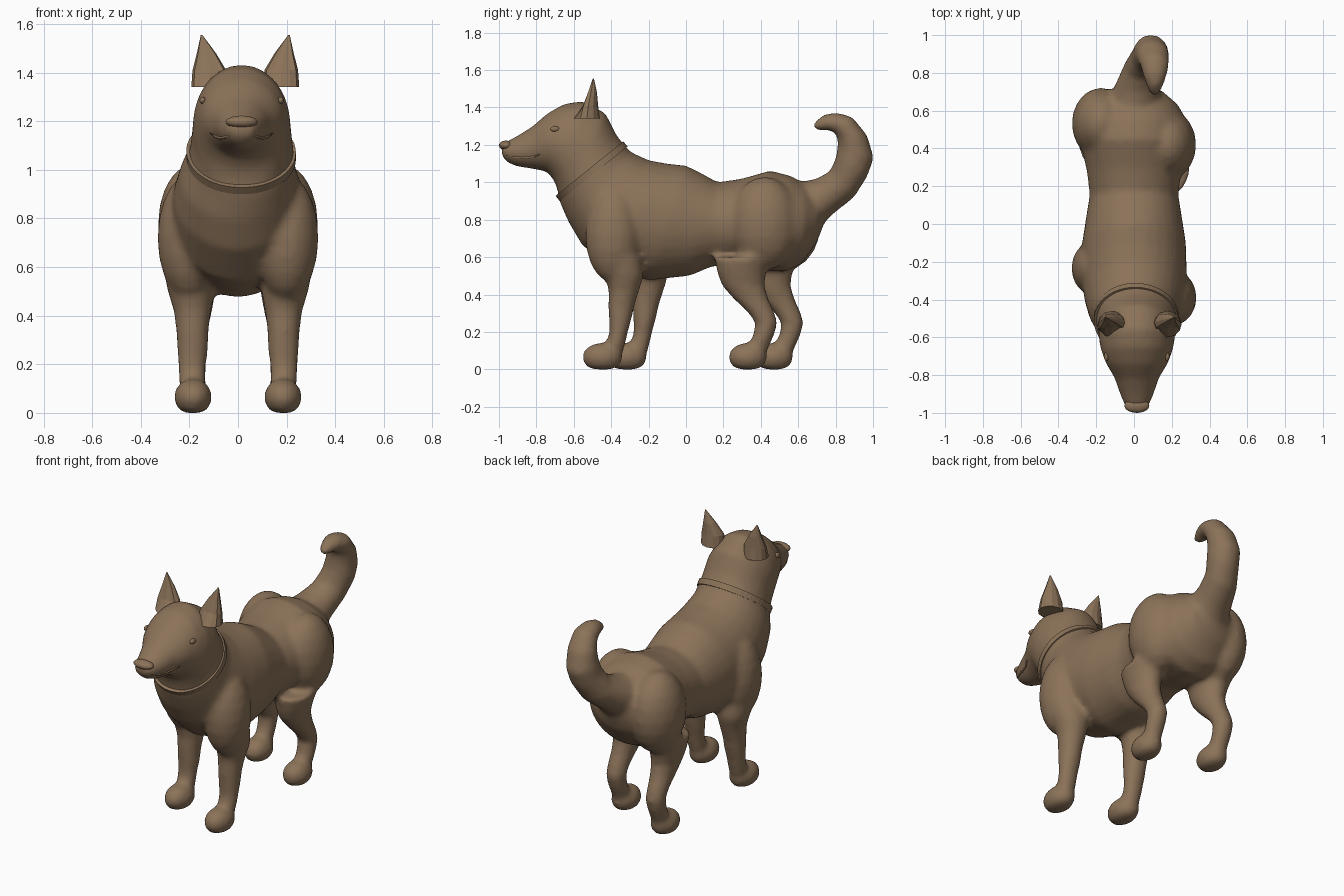
import bpy, bmesh, math
from mathutils import Vector
from mathutils.bvhtree import BVHTree

if "Cube" in bpy.data.objects:
    bpy.data.objects.remove(bpy.data.objects["Cube"], do_unlink=True)

fur = bpy.data.materials.new("brown_fur")
fur.use_nodes = True
COLOUR = (0.26, 0.17, 0.10, 1)
fur.diffuse_color = COLOUR
fur.node_tree.nodes["Principled BSDF"].inputs["Base Color"].default_value = COLOUR


def finish(name, mesh, smooth=True):
    mesh.materials.clear()
    mesh.materials.append(fur)
    for p in mesh.polygons:
        p.use_smooth = smooth
    ob = bpy.data.objects.new(name, mesh)
    bpy.context.collection.objects.link(ob)
    return ob


def to_object(name, bm, smooth=True):
    bmesh.ops.recalc_face_normals(bm, faces=bm.faces)
    mesh = bpy.data.meshes.new(name)
    bm.to_mesh(mesh)
    bm.free()
    return finish(name, mesh, smooth)


def skin(bm, rings, caps=True, closed=False):
    loops = [[bm.verts.new(p) for p in r] for r in rings]
    n = len(loops[0])
    pairs = list(zip(loops, loops[1:]))
    if closed:
        pairs.append((loops[-1], loops[0]))
    for a, b in pairs:
        for i in range(n):
            j = (i + 1) % n
            bm.faces.new((a[i], a[j], b[j], b[i]))
    if caps and not closed:
        bm.faces.new(loops[0])
        bm.faces.new(loops[-1][::-1])


def loft(bm, sections, n=28):
    """Each section: centre x, two opposite (y, z) points, half width."""
    rings = []
    for cx, a, b, w in sections:
        p, q = Vector((cx, *a)), Vector((cx, *b))
        mid, half = (p + q) / 2, (p - q) / 2
        rings.append([mid + half * math.cos(t) + Vector((w * math.sin(t), 0, 0))
                      for t in (math.tau * i / n for i in range(n))])
    skin(bm, rings)


def ball(bm, centre, radii, floor=None, n=20):
    made = bmesh.ops.create_uvsphere(bm, u_segments=n, v_segments=n // 2, radius=1)
    for v in made["verts"]:
        v.co = Vector(centre) + Vector([c * r for c, r in zip(v.co, radii)])
        if floor is not None:
            v.co.z = max(v.co.z, floor)


# Head, neck and trunk
bm = bmesh.new()
trunk = [
    ((-.99, 1.19), (-.985, 1.14), .04), ((-.965, 1.215), (-.955, 1.105), .065),
    ((-.9, 1.25), (-.9, 1.083), .09), ((-.82, 1.3), (-.81, 1.07), .118),
    ((-.74, 1.37), (-.74, 1.055), .163), ((-.65, 1.42), (-.7, 1.0), .188),
    ((-.55, 1.435), (-.685, .95), .2), ((-.43, 1.37), (-.68, .91), .205),
    ((-.37, 1.25), (-.665, .87), .215), ((-.3, 1.165), (-.63, .79), .24),
    ((-.2, 1.118), (-.56, .67), .265), ((-.1, 1.1), (-.42, .54), .28),
    ((0, 1.09), (-.2, .475), .275), ((.08, 1.05), (.02, .5), .252),
    ((.17, 1.0), (.14, .55), .235), ((.3, 1.02), (.26, .56), .25),
    ((.45, 1.063), (.41, .53), .285), ((.56, 1.035), (.53, .52), .28),
    ((.64, .99), (.62, .565), .235), ((.71, .92), (.7, .68), .15),
    ((.74, .86), (.735, .77), .05),
]
loft(bm, [(.015 if a[0] < -.3 else 0, a, b, w) for a, b, w in trunk])

# Curled tail
loft(bm, [
    (0, (.6, 1.0), (.68, .72), .14), (.02, (.7, 1.02), (.78, .825), .118),
    (.05, (.77, 1.06), (.9, .92), .103), (.08, (.8, 1.13), (.97, 1.03), .097),
    (.09, (.81, 1.19), (1.005, 1.13), .092), (.1, (.81, 1.24), (.97, 1.25), .086),
    (.11, (.79, 1.27), (.89, 1.35), .075), (.11, (.75, 1.28), (.8, 1.375), .06),
    (.11, (.71, 1.275), (.73, 1.36), .04), (.11, (.675, 1.29), (.685, 1.32), .022),
])

# Legs: height, front y, back y, inner x, outer x
front_leg = [(.6, -.47, -.24, .1, .31), (.5, -.43, -.225, .095, .29),
             (.42, -.415, -.25, .11, .265), (.34, -.417, -.275, .12, .255),
             (.27, -.413, -.29, .122, .252), (.2, -.41, -.31, .13, .247),
             (.13, -.43, -.325, .132, .243), (.05, -.43, -.35, .14, .23)]
hind_leg = [(.6, .15, .47, .08, .3), (.52, .165, .43, .09, .28),
            (.45, .19, .42, .1, .262), (.38, .25, .44, .115, .252),
            (.31, .325, .472, .125, .247), (.25, .37, .49, .127, .245),
            (.19, .36, .475, .13, .243), (.12, .33, .445, .132, .24),
            (.05, .32, .41, .14, .23)]
for side, front_step, hind_step in ((1, 0, 0), (-1, .13, .14)):
    for leg, step in ((front_leg, front_step), (hind_leg, hind_step)):
        loft(bm, [(side * (a + b) / 2, (f + step, z), (r + step, z), (b - a) / 2)
                  for z, f, r, a, b in leg], 20)
    # Shoulder, haunch and paws
    ball(bm, (side * .2, -.39 + front_step * 1.2, .72), (.132, .15, .26))
    ball(bm, (side * .175, .42 + hind_step * .8, .78), (.155, .19, .25))
    ball(bm, (side * .185, -.447 + front_step, .065), (.079, .11, .078), .0)
    ball(bm, (side * .185, .33 + hind_step, .065), (.079, .105, .078), .0)

# Blend the parts into one skin
source = to_object("body_source", bm)
remesh = source.modifiers.new("blend", "REMESH")
remesh.mode = "VOXEL"
remesh.voxel_size = .016
relax = source.modifiers.new("relax", "SMOOTH")
relax.factor = .5
relax.iterations = 9
deps = bpy.context.evaluated_depsgraph_get()
mesh = bpy.data.meshes.new_from_object(source.evaluated_get(deps))
bpy.data.objects.remove(source, do_unlink=True)
body = finish("body", mesh)
tree = BVHTree.FromPolygons([v.co for v in mesh.vertices],
                            [p.vertices[:] for p in mesh.polygons])


def surface(origin, direction):
    hit = tree.ray_cast(Vector(origin), Vector(direction))[0]
    return hit if hit else Vector(origin)


# Collar band lying on the tilted neck
up = Vector((0, .36, .29)).normalized()
across = Vector((0, -up.z, up.y))
centre = Vector((.015, -.51, 1.055))
rings = []
for i in range(48):
    t = math.tau * i / 48
    out = Vector((math.cos(t), 0, 0)) + up * math.sin(t)
    hit = surface(centre, out)
    rings.append([hit + out * d + across * w for d, w in
                  ((-.02, -.018), (.009, -.018), (.009, .018), (-.02, .018))])
bm = bmesh.new()
skin(bm, rings, closed=True)
collar = to_object("collar", bm, False)

# Nose with a small bridge
bm = bmesh.new()
ball(bm, (.015, -.962, 1.197), (.066, .038, .026))
to_object("nose", bm)

for side, label in ((1, "left"), (-1, "right")):
    # Eyes
    bm = bmesh.new()
    spot = surface((.015, -.7, 1.285), (side, 0, 0))
    ball(bm, spot, (.013, .026, .015), n=14)
    to_object(label + "_eye", bm)

    # Lip line running along the muzzle
    bm = bmesh.new()
    path = [surface((.015, y, z), (side, 0, 0)) for y, z in
            ((-.96, 1.14), (-.92, 1.133), (-.87, 1.13), (-.82, 1.135), (-.78, 1.15))]
    skin(bm, [[p + Vector((r * math.cos(k * math.pi / 3), 0, r * math.sin(k * math.pi / 3)))
               for k in range(6)] for p, r in zip(path, (.004, .006, .006, .006, .003))])
    to_object(label + "_lip", bm)

    # Pointed ears with a hollow front
    bm = bmesh.new()
    rings = []
    for z, x, y, rx, ry, hollow in ((1.34, .147, -.53, .075, .07, 1),
                                    (1.41, .148, -.522, .069, .052, .55),
                                    (1.48, .16, -.508, .039, .032, .5),
                                    (1.555, .18, -.495, .003, .003, 1)):
        ring = []
        for k in range(12):
            c, s = math.cos(math.tau * k / 12), math.sin(math.tau * k / 12)
            dent = hollow if s < -.6 else 1
            ring.append((.03 + side * (x + rx * c), y + ry * s * dent, z))
        rings.append(ring)
    skin(bm, rings)
    to_object(label + "_ear", bm, False)
